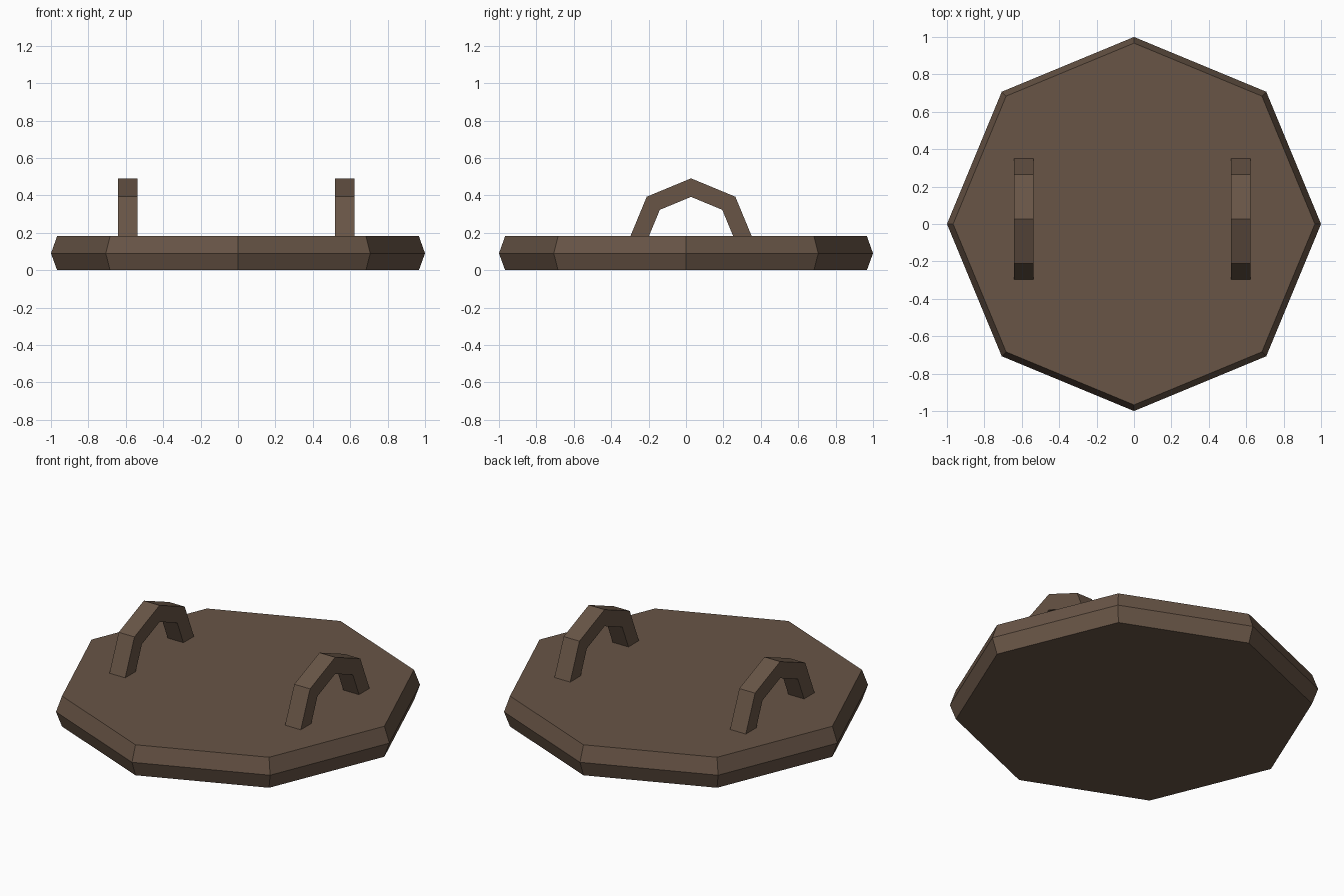
import bpy
from math import sin, cos, radians

if "Cube" in bpy.data.objects:
    bpy.data.objects.remove(bpy.data.objects["Cube"])

wood = bpy.data.materials.new("dark brown wood")
wood.diffuse_color = (0.138, 0.090, 0.061, 1)
wood.use_nodes = True
wood.node_tree.nodes["Principled BSDF"].inputs["Base Color"].default_value = wood.diffuse_color


def make(name, verts, faces):
    mesh = bpy.data.meshes.new(name)
    mesh.from_pydata(verts, [], faces)
    mesh.materials.append(wood)
    obj = bpy.data.objects.new(name, mesh)
    bpy.context.collection.objects.link(obj)
    return obj


# Octagonal lid with a pointed rim: three stacked rings
N = 8
rings = [(0.967, 0.0), (1.0, 0.09), (0.967, 0.182)]
verts = [(r * cos(radians(45 * i)), r * sin(radians(45 * i)), z)
         for r, z in rings for i in range(N)]
faces = [tuple(reversed(range(N))), tuple(range(2 * N, 3 * N))]
for k in range(2):
    for i in range(N):
        j = (i + 1) % N
        faces.append((k * N + i, k * N + j, (k + 1) * N + j, (k + 1) * N + i))
make("lid", verts, faces)


# Handles: half of an octagonal ring, feet sunk into the lid
def handle(name, x, y=0.027, z=0.156, outer=0.335, inner=0.236, w=0.052):
    verts, faces = [], []
    for i in range(5):
        c, s = cos(radians(45 * i)), sin(radians(45 * i))
        for r, dx in ((outer, -w), (outer, w), (inner, w), (inner, -w)):
            verts.append((x + dx, y + r * c, z + r * s))
    for i in range(4):
        a = 4 * i
        for k in range(4):
            m = (k + 1) % 4
            faces.append((a + k, a + m, a + 4 + m, a + 4 + k))
    faces += [(3, 2, 1, 0), (16, 17, 18, 19)]
    make(name, verts, faces)


handle("left_handle", -0.589)
handle("right_handle", 0.571)
